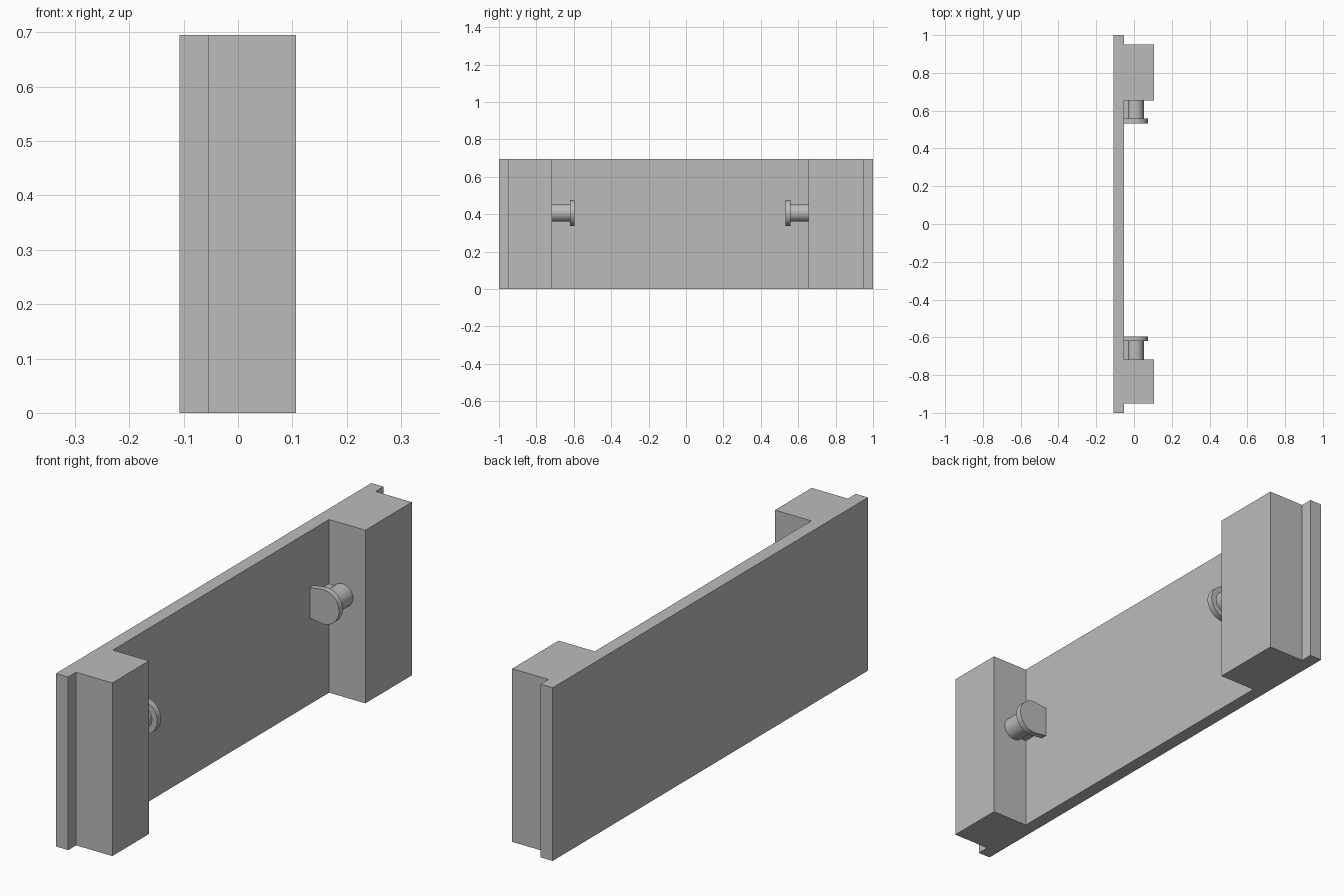
import bpy, bmesh, math

old = bpy.data.objects.get("Cube")
if old:
    bpy.data.objects.remove(old, do_unlink=True)

grey = bpy.data.materials.new("plain grey")
grey.use_nodes = True
colour = (0.5, 0.5, 0.5, 1)
grey.diffuse_color = colour
grey.node_tree.nodes["Principled BSDF"].inputs["Base Color"].default_value = colour

BACK, FACE, FRONT = -0.108, -0.054, 0.107   # panel back, panel face, post front
HEIGHT = 0.695
PEG_X, PEG_Z = 0.006, 0.407


def extrude(name, profile, vector, smooth=False):
    """Closed prism from a planar outline."""
    bm = bmesh.new()
    face = bm.faces.new([bm.verts.new(p) for p in profile])
    result = bmesh.ops.extrude_face_region(bm, geom=[face], use_keep_orig=True)
    moved = [g for g in result["geom"] if isinstance(g, bmesh.types.BMVert)]
    bmesh.ops.translate(bm, verts=moved, vec=vector)
    bmesh.ops.recalc_face_normals(bm, faces=bm.faces)
    mesh = bpy.data.meshes.new(name)
    bm.to_mesh(mesh)
    bm.free()
    mesh.materials.append(grey)
    obj = bpy.data.objects.new(name, mesh)
    bpy.context.collection.objects.link(obj)
    if smooth:
        bpy.ops.object.select_all(action="DESELECT")
        obj.select_set(True)
        bpy.context.view_layer.objects.active = obj
        bpy.ops.object.shade_smooth_by_angle(angle=math.radians(30))
    return obj


def tab_outline(y, radius, sweep, foot):
    """Rounded nose towards +x, running back to a flat foot on the panel."""
    steps = 32
    arc = [math.radians(-sweep + 2 * sweep * i / steps) for i in range(steps + 1)]
    points = [(PEG_X + radius * math.cos(a), y, PEG_Z + radius * math.sin(a)) for a in arc]
    return points + [(FACE, y, PEG_Z + foot), (FACE, y, PEG_Z - foot)]


# Panel and the two posts as one plan outline
plan = [(BACK, -1), (FACE, -1), (FACE, -0.95), (FRONT, -0.95), (FRONT, -0.717),
        (FACE, -0.717), (FACE, 0.655), (FRONT, 0.655), (FRONT, 0.95),
        (FACE, 0.95), (FACE, 1), (BACK, 1)]
extrude("panel_with_posts", [(x, y, 0) for x, y in plan], (0, 0, HEIGHT))

# Pegs on the inner post sides: shaft with a neck to the panel, then a flange
for side, post_y, direction in (("front", -0.717, 1), ("rear", 0.655, -1)):
    shaft = 0.097 * direction
    extrude(side + "_peg_shaft", tab_outline(post_y, 0.046, 140, 0.03),
            (0, shaft, 0), smooth=True)
    extrude(side + "_peg_flange", tab_outline(post_y + shaft, 0.069, 100, 0.061),
            (0, 0.025 * direction, 0), smooth=True)
